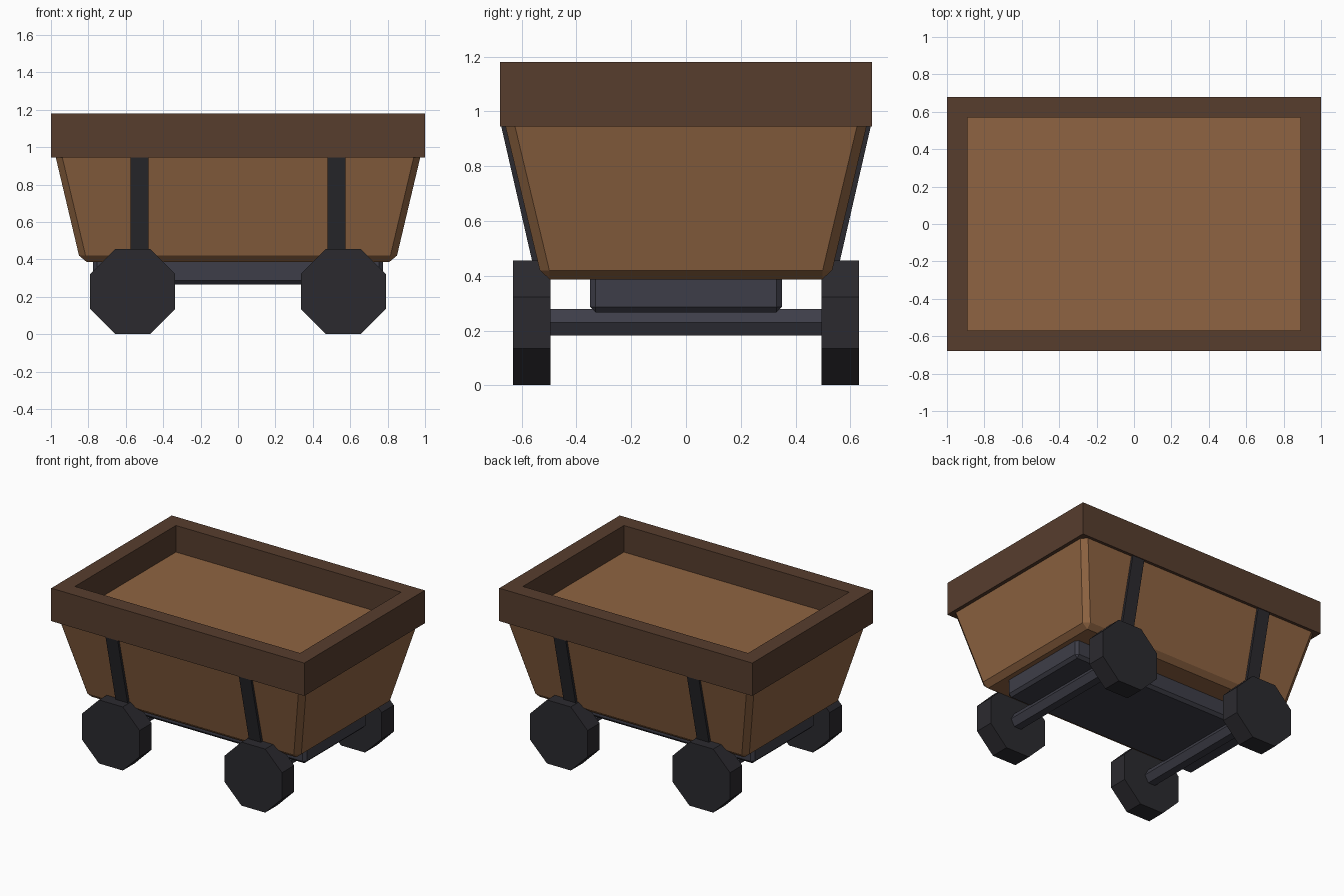
import bpy, bmesh
from math import pi, cos
from mathutils import Matrix

if "Cube" in bpy.data.objects:
    bpy.data.objects.remove(bpy.data.objects["Cube"])


def material(name, rgb):
    m = bpy.data.materials.new(name)
    m.diffuse_color = (*rgb, 1)
    m.use_nodes = True
    m.node_tree.nodes["Principled BSDF"].inputs["Base Color"].default_value = m.diffuse_color
    return m


WOOD = material("wood", (0.275, 0.127, 0.054))
DARK_WOOD = material("dark_wood", (0.095, 0.047, 0.027))
IRON = material("iron", (0.024, 0.023, 0.028))
STEEL = material("steel", (0.048, 0.048, 0.065))


def finish(name, bm, mat):
    bmesh.ops.recalc_face_normals(bm, faces=bm.faces)
    me = bpy.data.meshes.new(name)
    bm.to_mesh(me)
    bm.free()
    me.materials.append(mat)
    ob = bpy.data.objects.new(name, me)
    bpy.context.collection.objects.link(ob)
    return ob


def loft(name, loops, mat, closed=False):
    """Skin equal-length loops; cap the ends unless the loft closes on itself."""
    bm = bmesh.new()
    rings = [[bm.verts.new(p) for p in loop] for loop in loops]
    pairs = list(zip(rings, rings[1:]))
    if closed:
        pairs.append((rings[-1], rings[0]))
    else:
        bm.faces.new(rings[0])
        bm.faces.new(rings[-1])
    for a, b in pairs:
        n = len(a)
        for i in range(n):
            j = (i + 1) % n
            bm.faces.new((a[i], a[j], b[j], b[i]))
    return finish(name, bm, mat)


def rect(hx, hy, z):
    return [(-hx, -hy, z), (hx, -hy, z), (hx, hy, z), (-hx, hy, z)]


def prism_y(name, sides, radius, length, x, y, z, turn, mat):
    bm = bmesh.new()
    bmesh.ops.create_cone(bm, cap_ends=True, segments=sides, radius1=radius,
                          radius2=radius, depth=length)
    bm.transform(Matrix.Translation((x, y, z)) @ Matrix.Rotation(pi / 2, 4, 'X')
                 @ Matrix.Rotation(turn, 4, 'Z'))
    return finish(name, bm, mat)


# Tapered tub with chamfered corners and bottom edge
C = 0.035
bm = bmesh.new()
for p in rect(0.81, 0.498, 0.387):
    bm.verts.new(p)
for hx, hy, z in ((0.85, 0.534, 0.42), (0.985, 0.67, 0.99)):
    for p in rect(hx - C, hy, z) + rect(hx, hy - C, z):
        bm.verts.new(p)
bmesh.ops.convex_hull(bm, input=bm.verts)
bmesh.ops.dissolve_limit(bm, angle_limit=0.02, verts=bm.verts, edges=bm.edges)
finish("tub", bm, WOOD)

# Rim frame around the top
loft("rim", [rect(0.89, 0.57, 0.945), rect(1, 0.68, 0.945),
             rect(1, 0.68, 1.18), rect(0.89, 0.57, 1.18)], DARK_WOOD, closed=True)

# Chassis block under the tub
bm = bmesh.new()
bmesh.ops.create_cube(bm, size=1)
bm.transform(Matrix.Translation((0, 0, 0.338)) @ Matrix.Diagonal((1.55, 0.7, 0.144, 1)))
bmesh.ops.bevel(bm, geom=bm.edges[:], offset=0.02, segments=1, affect='EDGES')
finish("chassis", bm, STEEL)

for sx, end in ((-1, "left"), (1, "right")):
    # Hexagonal axle
    prism_y("axle_" + end, 6, 0.056, 1.06, sx * 0.563, 0, 0.23, pi / 6 * 3, STEEL)
    for sy, side in ((-1, "front"), (1, "back")):
        # Octagonal wheel standing on a flat
        prism_y(f"wheel_{side}_{end}", 8, 0.227 / cos(pi / 8), 0.137,
                sx * 0.563, sy * 0.5625, 0.228, pi / 8, IRON)
        # Strap following the slope of the tub wall
        profile = [(0.515, 0.42), (0.553, 0.415), (0.678, 0.96), (0.64, 0.96)]
        loft(f"strap_{side}_{end}",
             [[(sx * 0.527 + dx, sy * y, z) for y, z in profile]
              for dx in (-0.048, 0.048)], IRON)
